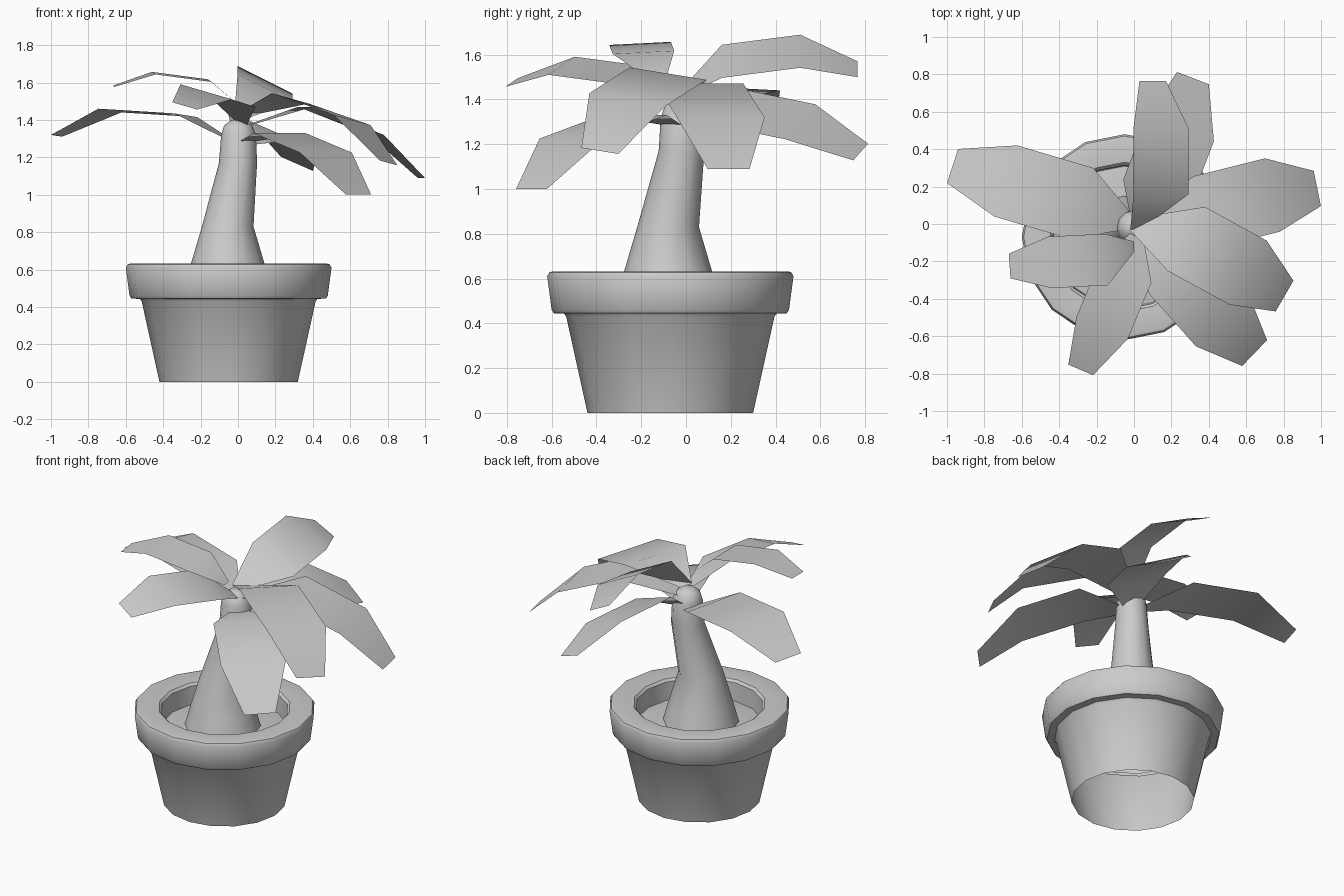
import bpy, bmesh
from math import sin, cos, pi, radians
from mathutils import Vector


def finish(name, verts, faces, angle=35):
    mesh = bpy.data.meshes.new(name)
    mesh.from_pydata(verts, [], faces)
    obj = bpy.data.objects.new(name, mesh)
    bpy.context.collection.objects.link(obj)
    bpy.ops.object.select_all(action='DESELECT')
    obj.select_set(True)
    bpy.context.view_layer.objects.active = obj
    bpy.ops.object.shade_smooth_by_angle(angle=radians(angle))
    return obj


def rings(name, sections, n, cap=False, angle=35):
    """Loft circles given as (x, y, z, radius)."""
    verts, faces = [], []
    for x, y, z, r in sections:
        verts += [(x + r * cos(2 * pi * i / n), y + r * sin(2 * pi * i / n), z) for i in range(n)]
    for k in range(len(sections) - 1):
        for i in range(n):
            j = (i + 1) % n
            faces.append((k * n + i, k * n + j, (k + 1) * n + j, (k + 1) * n + i))
    if cap:
        faces.append(tuple(range((len(sections) - 1) * n, len(sections) * n)))
    return finish(name, verts, faces, angle)


# Pot: open underneath, rolled rim, inner wall
CX, CY = -0.05, -0.07
pot = [(0.37, 0), (0.465, 0.43), (0.475, 0.443), (0.52, 0.445), (0.53, 0.46),
       (0.55, 0.61), (0.54, 0.628), (0.525, 0.632), (0.40, 0.625), (0.385, 0.61), (0.375, 0.40)]
rings("pot", [(CX, CY, z, r) for r, z in pot], 16, angle=40)

# Soil
rings("soil", [(CX, CY, 0.49, 0.385), (CX, CY, 0.51, 0.22)], 16, cap=True)

# Trunk: wide foot, bend, rounded top
rings("trunk", [(-0.055, -0.08, 0.49, 0.235), (-0.055, -0.08, 0.63, 0.197),
                (-0.055, -0.08, 0.83, 0.138), (0.0, -0.02, 1.17, 0.102),
                (0.003, -0.02, 1.32, 0.093), (0.0, -0.02, 1.37, 0.075),
                (0.0, -0.02, 1.40, 0.035)], 12, cap=True, angle=60)


# Leaves: heading, half width, roll, then centres of base, inner, middle and tip rows
leaves = {
    "leaf_left": (162, 0.20, 0.05, (-0.02, 0.01, 1.28), (-0.28, 0.11, 1.425), (-0.685, 0.23, 1.45), (-0.97, 0.31, 1.315)),
    "leaf_right": (11.5, 0.20, 0, (0.02, 0, 1.36), (0.36, 0.06, 1.47), (0.74, 0.155, 1.32), (0.98, 0.19, 1.09)),
    "leaf_back_high": (90, 0.165, 0.5, (0.01, -0.03, 1.42), (0.145, 0.16, 1.57), (0.145, 0.51, 1.615), (0.10, 0.765, 1.535)),
    "leaf_right_front": (-30, 0.20, -0.14, (0, 0, 1.42), (0.28, -0.08, 1.515), (0.61, -0.26, 1.40), (0.805, -0.385, 1.17)),
    "leaf_front_right": (-44, 0.20, 0, (0.03, -0.04, 1.28), (0.22, -0.23, 1.33), (0.47, -0.51, 1.225), (0.645, -0.69, 1.0)),
    "leaf_front": (-113, 0.155, -0.27, (0.02, -0.05, 1.38), (-0.045, -0.255, 1.51), (-0.17, -0.555, 1.55), (-0.285, -0.78, 1.475)),
    "leaf_left_high": (184, 0.138, -0.05, (0.0, -0.12, 1.48), (-0.15, -0.19, 1.61), (-0.45, -0.205, 1.65), (-0.665, -0.225, 1.58)),
    "leaf_back": (69, 0.205, 0.41, (0.02, 0.0, 1.28), (0.12, 0.17, 1.37), (0.25, 0.51, 1.30), (0.315, 0.78, 1.165)),
}
for name, (heading, half, roll, *rows) in leaves.items():
    a = radians(heading)
    side = Vector((-sin(a), cos(a), roll)).normalized() * half
    verts = []
    for c, w in zip(rows, (0.2, 1, 1, 0.48)):
        verts += [Vector(c) - side * w, Vector(c) + side * w]
    finish(name, verts, [(2 * k, 2 * k + 2, 2 * k + 3, 2 * k + 1) for k in range(3)], 45)
